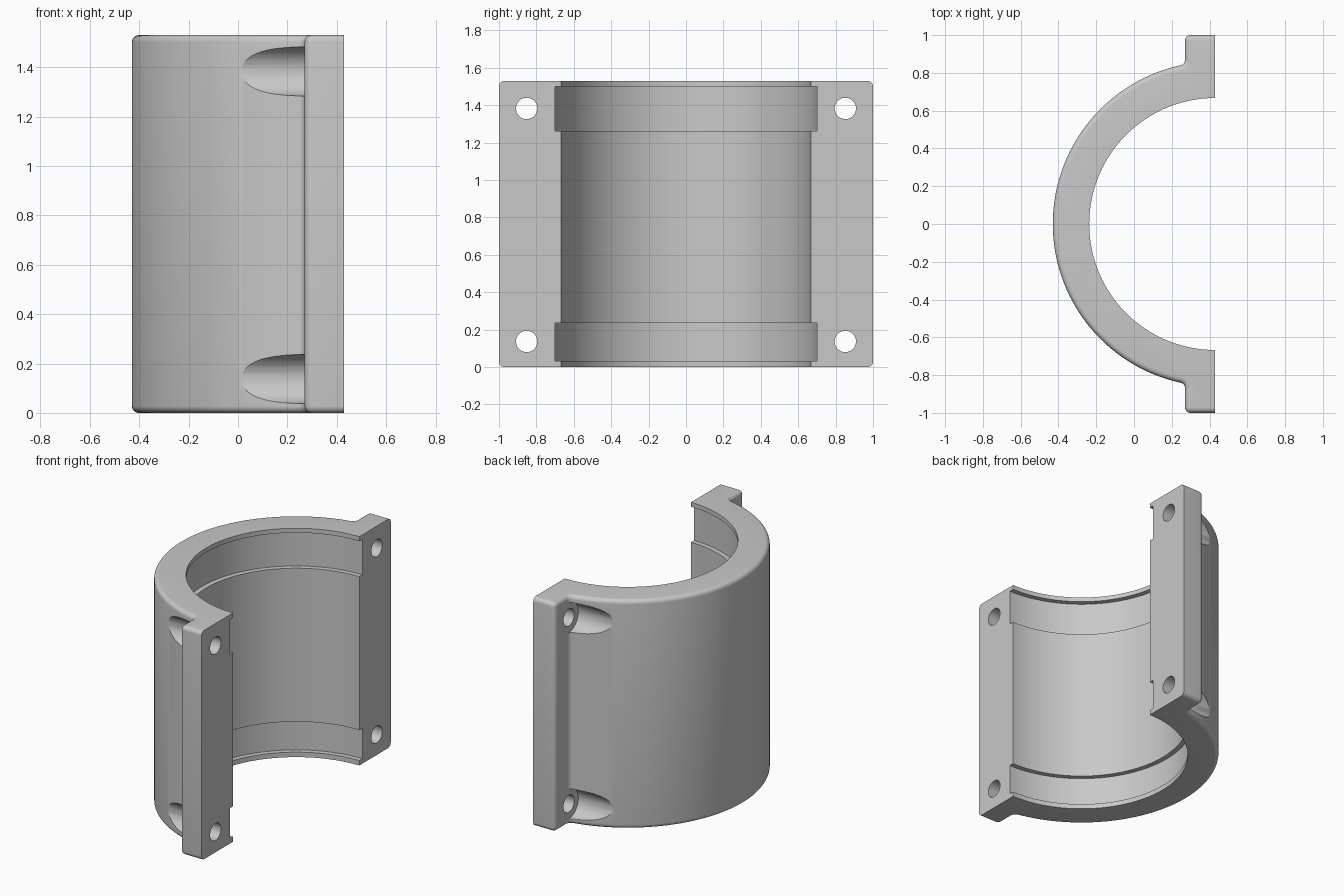
import bpy, bmesh
from math import pi, cos, sin, atan2, sqrt
from mathutils import Matrix

if "Cube" in bpy.data.objects:
    bpy.data.objects.remove(bpy.data.objects["Cube"])

HEIGHT, AXIS_X, OUTER, INNER, GROOVE = 1.53, 0.43, 0.86, 0.667, 0.70
FLANGE_X, FILLET, ROUND = 0.27, 0.03, 0.028
HOLE_Y, HOLE_Z = 0.852, (0.137, 1.383)

grey = bpy.data.materials.new("cast grey")
grey.use_nodes = True
colour = (0.58, 0.58, 0.58, 1)
grey.diffuse_color = colour
grey.node_tree.nodes["Principled BSDF"].inputs["Base Color"].default_value = colour


def make_object(name, bm):
    bmesh.ops.recalc_face_normals(bm, faces=bm.faces)
    mesh = bpy.data.meshes.new(name)
    bm.to_mesh(mesh)
    bm.free()
    mesh.materials.append(grey)
    obj = bpy.data.objects.new(name, mesh)
    bpy.context.collection.objects.link(obj)
    return obj


def arc(cx, cy, r, a0, a1, n):
    angles = [a0 + (a1 - a0) * i / n for i in range(n + 1)]
    return [(cx + r * cos(a), cy + r * sin(a)) for a in angles]


def outline(d):
    """Half-shell with two ears, shrunk inward by d except at the split face."""
    fy = sqrt((OUTER + FILLET) ** 2 - (AXIS_X - FLANGE_X + FILLET) ** 2)
    fx = FLANGE_X - FILLET
    a = atan2(fy, fx - AXIS_X)
    corner = ROUND + 0.002
    ear = [(AXIS_X, 1 - d)]
    ear += arc(FLANGE_X + corner, 1 - corner, corner - d, pi / 2, pi, 6)
    ear += arc(fx, fy, FILLET + d, 0, a - pi, 6)
    shell = arc(AXIS_X, 0, OUTER - d, a, 2 * pi - a, 96)[1:-1]
    return ear + shell + [(x, -y) for x, y in reversed(ear)]


# Body: outlines stacked along z with rounded rims
steps = [i * pi / 12 for i in range(7)]
levels = [(ROUND * (1 - sin(t)), ROUND * (1 - cos(t))) for t in steps]
levels += [(d, HEIGHT - z) for d, z in reversed(levels)]
bm = bmesh.new()
rings = [[bm.verts.new((x, y, z)) for x, y in outline(d)] for d, z in levels]
for low, high in zip(rings, rings[1:]):
    for i in range(len(low)):
        bm.faces.new((low[i - 1], low[i], high[i], high[i - 1]))
bm.faces.new(rings[0])
bm.faces.new(rings[-1])
body = make_object("bearing_half_shell", bm)


# Bore cutter: stepped profile spun about the bore axis
def bore_cutter():
    profile = [(INNER, -0.1)]
    for z0, z1 in ((0.033, 0.237), (1.263, 1.50)):
        profile += [(INNER, z0), (GROOVE, z0), (GROOVE, z1), (INNER, z1)]
    profile.append((INNER, HEIGHT + 0.1))
    bm = bmesh.new()
    n = 192
    rows = [[bm.verts.new((AXIS_X + r * cos(2 * pi * i / n), r * sin(2 * pi * i / n), z))
             for i in range(n)] for r, z in profile]
    for low, high in zip(rows, rows[1:]):
        for i in range(n):
            bm.faces.new((low[i - 1], low[i], high[i], high[i - 1]))
    bm.faces.new(rows[0])
    bm.faces.new(rows[-1])
    return make_object("bore_cutter", bm)


# Cylinders along x for bolt holes and bolt head pockets
def bolt_cutter(name, radius, x0, x1):
    bm = bmesh.new()
    for y in (-HOLE_Y, HOLE_Y):
        for z in HOLE_Z:
            place = Matrix.Translation(((x0 + x1) / 2, y, z)) @ Matrix.Rotation(pi / 2, 4, "Y")
            bmesh.ops.create_cone(bm, cap_ends=True, segments=48, radius1=radius,
                                  radius2=radius, depth=x1 - x0, matrix=place)
    return make_object(name, bm)


bpy.context.view_layer.objects.active = body
for cutter in (bore_cutter(),
               bolt_cutter("pocket_cutter", 0.1, -0.5, FLANGE_X),
               bolt_cutter("hole_cutter", 0.057, 0.1, 0.6)):
    cutter.hide_render = True
    cut = body.modifiers.new(cutter.name, "BOOLEAN")
    cut.operation, cut.solver, cut.object = "DIFFERENCE", "EXACT", cutter
    bpy.ops.object.modifier_apply(modifier=cut.name)
    bpy.data.objects.remove(cutter)

# Smooth curved walls, keep machined edges crisp
bpy.ops.object.select_all(action="DESELECT")
body.select_set(True)
bpy.ops.object.shade_smooth_by_angle(angle=pi / 6)
